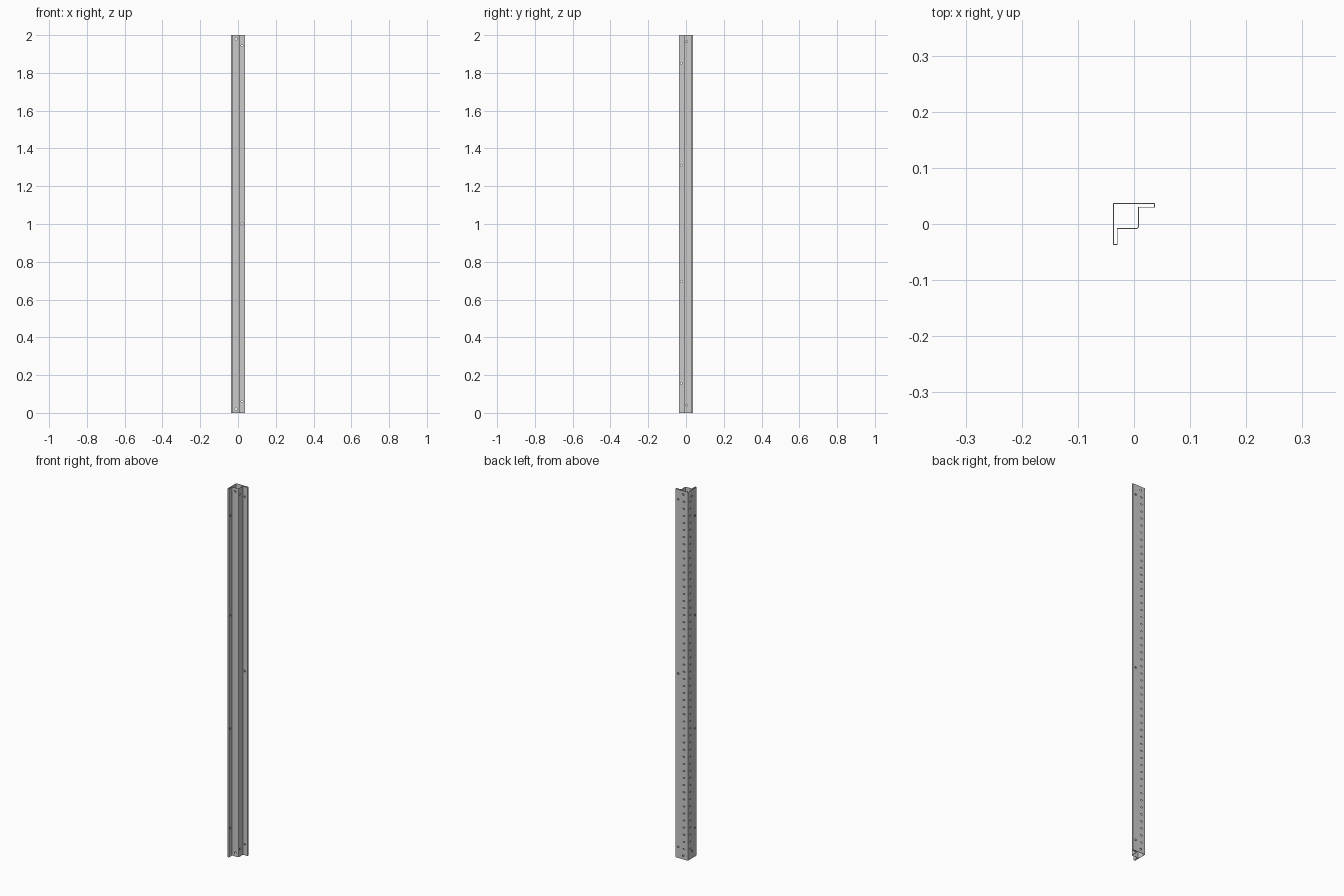
import bpy, bmesh, math
from mathutils import Vector, Matrix

if "Cube" in bpy.data.objects:
    bpy.data.objects.remove(bpy.data.objects["Cube"])

H = 2.0      # post height
T = 0.0016   # sheet thickness

# Cross-section, counter-clockwise: two flanges and a hollow corner core
profile = [Vector(p) for p in [
    (-.0375, -.037), (-.029, -.037), (-.029, -.009), (.004, -.009), (.0075, -.0075),
    (.009, -.004), (.009, .029), (.0375, .029), (.0375, .0375), (-.0375, .0375)]]


def inset(points, d):
    out = []
    for i, p in enumerate(points):
        a = (p - points[i - 1]).normalized()
        b = (points[(i + 1) % len(points)] - p).normalized()
        na, nb = Vector((-a.y, a.x)), Vector((-b.y, b.x))
        out.append(p + (na + nb) * d / (1 + na.dot(nb)))
    return out


def make_object(name, bm):
    bmesh.ops.recalc_face_normals(bm, faces=bm.faces)
    mesh = bpy.data.meshes.new(name)
    bm.to_mesh(mesh)
    bm.free()
    obj = bpy.data.objects.new(name, mesh)
    bpy.context.collection.objects.link(obj)
    return obj


# Folded sheet-metal post, open at both ends
bm = bmesh.new()
inner = inset(profile, T)
loops = [[bm.verts.new((p.x, p.y, z)) for p in pts]
         for pts, z in ((profile, 0), (profile, H), (inner, H), (inner, 0))]
n = len(profile)
for k in range(4):
    a, b = loops[k], loops[(k + 1) % 4]
    for i in range(n):
        j = (i + 1) % n
        bm.faces.new((a[i], a[j], b[j], b[i]))
post = make_object("corner_post", bm)

# Hole cutters
bm = bmesh.new()


def drill(axis, pos, depth, half_width, half_height, segments):
    turn = Matrix.Rotation(math.pi / 2, 4, 'X')
    if axis == 'X':
        turn = Matrix.Rotation(math.pi / 2, 4, 'Z') @ turn
    size = Matrix.Diagonal((half_width, half_height, 1, 1))
    bmesh.ops.create_cone(bm, cap_ends=True, segments=segments, radius1=1, radius2=1,
                          depth=depth, matrix=Matrix.Translation(pos) @ turn @ size)


# Fixing holes through the flanges and the core
for z in (.06, 1.0, 1.945):
    drill('Y', (.021, .033, z), .03, .005, .005, 16)
for z in (.155, .695, 1.31, 1.85):
    drill('X', (-.033, -.025, z), .03, .005, .005, 16)
for z in (.02, 1.98):
    drill('Y', (-.01, 0, z), .12, .005, .005, 16)
for z in (.04, 1.965):
    drill('X', (0, .004, z), .12, .005, .005, 16)

# Rows of small slots along both outer plates
for i in range(50):
    z = .058 + i * .03845
    drill('Y', (-.014, .0375, z), .008, .006, .003, 10)
    drill('X', (-.0375, .017, z), .008, .006, .003, 10)
cutter = make_object("hole_cutter", bm)
cutter.hide_render = True

mod = post.modifiers.new("holes", 'BOOLEAN')
mod.operation = 'DIFFERENCE'
mod.solver = 'EXACT'
mod.object = cutter
bpy.context.view_layer.objects.active = post
post.select_set(True)
bpy.ops.object.modifier_apply(modifier=mod.name)
bpy.data.objects.remove(cutter, do_unlink=True)
